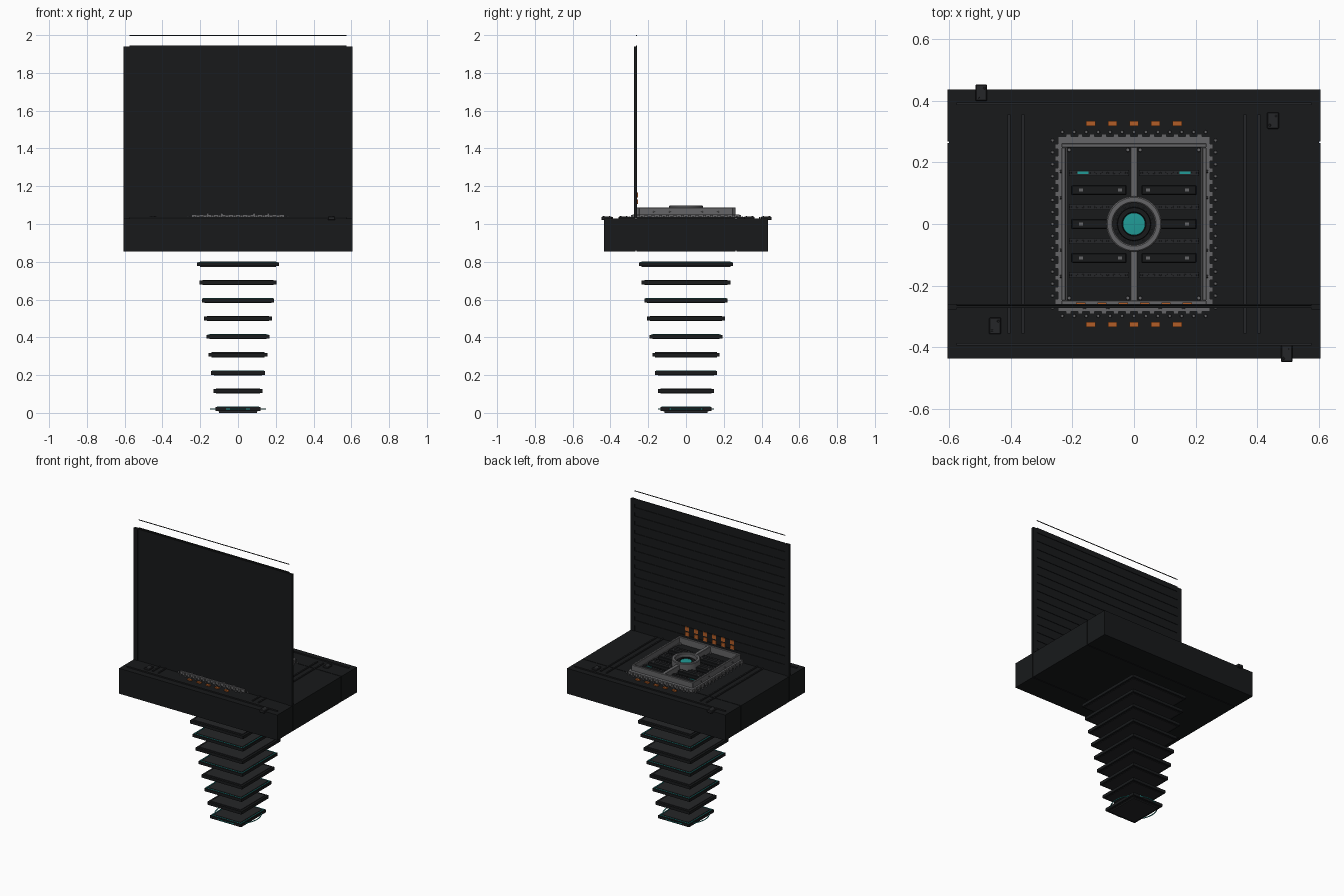
import bpy, bmesh, math
from mathutils import Matrix

if "Cube" in bpy.data.objects:
    bpy.data.objects.remove(bpy.data.objects["Cube"])


def material(name, rgb):
    m = bpy.data.materials.new(name)
    m.diffuse_color = (*rgb, 1)
    m.use_nodes = True
    m.node_tree.nodes["Principled BSDF"].inputs["Base Color"].default_value = m.diffuse_color
    return m


BLACK = material("black", (0.009, 0.010, 0.011))
DARK = material("dark", (0.018, 0.019, 0.021))
GREY = material("grey", (0.13, 0.13, 0.135))
TEAL = material("teal", (0.015, 0.33, 0.31))
ORANGE = material("orange", (0.45, 0.11, 0.02))


def finish(name, bm, mat):
    mesh = bpy.data.meshes.new(name)
    bm.to_mesh(mesh)
    bm.free()
    ob = bpy.data.objects.new(name, mesh)
    bpy.context.collection.objects.link(ob)
    mesh.materials.append(mat)
    return ob


def boxes(name, items, mat, bevel=0):
    """One object from boxes given as (x0, x1, y0, y1, z0, z1)."""
    bm = bmesh.new()
    for x0, x1, y0, y1, z0, z1 in items:
        m = Matrix.Translation(((x0 + x1) / 2, (y0 + y1) / 2, (z0 + z1) / 2))
        m @= Matrix.Diagonal((x1 - x0, y1 - y0, z1 - z0, 1))
        bmesh.ops.create_cube(bm, size=1, matrix=m)
    ob = finish(name, bm, mat)
    if bevel:
        mod = ob.modifiers.new("bevel", "BEVEL")
        mod.width, mod.segments = bevel, 1
    return ob


def around(x, y, z, w, d, h):
    """Box centred on x, y and standing on z."""
    return (x - w / 2, x + w / 2, y - d / 2, y + d / 2, z, z + h)


def frame(hx, hy, t, z0, z1):
    """Four bars forming a rectangular frame."""
    return [(-hx, hx, hy - t, hy, z0, z1), (-hx, hx, -hy, t - hy, z0, z1),
            (-hx, t - hx, t - hy, hy - t, z0, z1), (hx - t, hx, t - hy, hy - t, z0, z1)]


def lathe(name, profile, mat, n=48):
    """Closed (r, z) profile spun about z; r = 0 points may end the profile."""
    bm = bmesh.new()
    vs = [bm.verts.new((r, 0, z)) for r, z in profile]
    edges = [bm.edges.new((vs[i - 1], vs[i])) for i in range(len(vs))]
    bmesh.ops.spin(bm, geom=vs + edges, cent=(0, 0, 0), axis=(0, 0, 1),
                   angle=2 * math.pi, steps=n)
    bmesh.ops.remove_doubles(bm, verts=bm.verts, dist=1e-5)
    bmesh.ops.recalc_face_normals(bm, faces=bm.faces)
    ob = finish(name, bm, mat)
    bpy.context.view_layer.objects.active = ob
    ob.select_set(True)
    bpy.ops.object.shade_smooth_by_angle(angle=math.radians(35))
    ob.select_set(False)
    return ob


def studs(name, points, r, h, mat, rot=None):
    bm = bmesh.new()
    for p in points:
        m = Matrix.Translation(p) @ (rot or Matrix.Identity(4))
        bmesh.ops.create_cone(bm, cap_ends=True, segments=10, radius1=r, radius2=r * 0.8,
                              depth=h, matrix=m)
    return finish(name, bm, mat)


S = (-1, 1)
TOP = 1.03

# Main deck: three blocks with seams over an inset core
boxes("deck_blocks", [(-0.605, 0.605, -0.435, -0.267, 0.855, TOP),
                      (-0.605, 0.605, -0.263, 0.263, 0.855, TOP),
                      (-0.605, 0.605, 0.267, 0.435, 0.855, TOP)], BLACK)
boxes("deck_core", [(-0.6, 0.6, -0.43, 0.43, 0.86, TOP - 0.004)], BLACK)

# Deck rails and corner latches
boxes("deck_rails", [around(s * x, 0, TOP, 0.009, 0.71, 0.007) for s in S for x in (0.36, 0.405)]
      + [around(0, s * 0.39, TOP, 1.15, 0.008, 0.007) for s in S], DARK)
latches = [(-0.495, 0.425), (0.45, 0.335), (-0.45, -0.33), (0.495, -0.42)]
boxes("deck_latches", [around(x, y, TOP - 0.01, 0.038, 0.054, 0.02) for x, y in latches], DARK, 0.003)
studs("latch_screws", [(x + s * 0.01, y + s * 0.015, TOP + 0.011) for x, y in latches for s in S],
      0.004, 0.004, DARK)
boxes("deck_signal_blocks", [around(0.07 * i, s * 0.325, TOP, 0.03, 0.016, 0.008)
                             for i in range(-2, 3) for s in S], ORANGE)

# Upright panel with side posts and horizontal ribs on its back
boxes("upright_panel", [(-0.58, 0.58, -0.272, -0.263, TOP, 1.938)], BLACK)
boxes("panel_posts", [around(s * 0.59, -0.268, TOP, 0.03, 0.017, 0.91) for s in S], BLACK)
boxes("panel_ribs", [around(0, -0.262, 1.07 + 0.06 * i, 1.15, 0.006, 0.035) for i in range(15)],
      BLACK)
boxes("panel_signal_blocks", [around(0.069 * (i - 2.5), -0.258, z, 0.03, 0.006, 0.026)
                              for i in range(6) for z in (1.105, 1.14)], ORANGE)
studs("panel_screws", [(s * x, -0.273, 1.052) for s in S for x in (0.085, 0.16)], 0.006, 0.006,
      GREY, Matrix.Rotation(math.pi / 2, 4, "X"))
boxes("top_rod", [around(0, -0.262, 1.996, 1.15, 0.004, 0.004)], BLACK)

# Raised central hatch: flange, wall frame and centre bars
boxes("hatch_flange", frame(0.247, 0.283, 0.03, TOP, 1.05), GREY)
boxes("hatch_frame", frame(0.235, 0.262, 0.014, TOP, 1.088), GREY, 0.002)
boxes("hatch_centre_bars", [around(0, s * 0.168, TOP, 0.024, 0.17, 0.055) for s in S], GREY, 0.002)
boxes("hatch_floor", [(-0.23, 0.23, -0.255, 0.255, TOP, 1.042)], BLACK)
pitch = 0.0387
boxes("hatch_clips", [around(s * 0.25, pitch * (i + 0.5), TOP, 0.012, 0.016, 0.018)
                      for s in S for i in range(-7, 7)]
      + [around(pitch * (i + 0.5), s * 0.286, TOP, 0.016, 0.012, 0.018)
         for s in S for i in range(-6, 6)], GREY)
studs("hatch_screws", [(s * 0.264, pitch * i, TOP + 0.004) for s in S for i in range(-7, 8)]
      + [(pitch * i, s * 0.298, TOP + 0.004) for s in S for i in range(-6, 7)], 0.006, 0.01, GREY)
studs("hatch_corner_screws", [(s * x, t * 0.24, 1.045) for s in S for t in S for x in (0.02, 0.21)],
      0.007, 0.012, GREY)
studs("hatch_wall_screws", [(s * 0.237, 0.085 * i, 1.065) for s in S for i in (-2, -1, 1, 2)],
      0.005, 0.006, GREY, Matrix.Rotation(math.pi / 2, 4, "Y"))

# Modules inside the hatch
rows = (-0.165, -0.055, 0.055, 0.165)
boxes("vent_strips", [around(s * 0.113, y, 1.04, 0.195, 0.02, 0.015) for s in S for y in rows], DARK)
studs("vent_strip_studs", [(s * (0.025 + 0.02 * i), y, 1.056) for s in S for y in rows
                           for i in range(10)], 0.004, 0.004, DARK)
boxes("module_bars", [around(s * 0.113, y, 1.04, 0.178, 0.033, 0.024) for s in S
                      for y in (-0.11, 0, 0.11)], BLACK, 0.003)
boxes("module_pads", [around(s * x, y, 1.062, 0.013, 0.011, 0.005) for s in S
                      for x in (0.045, 0.172) for y in (-0.11, 0, 0.11) if y or x > 0.1], GREY)
boxes("module_lights", [around(s * 0.165, 0.166, 1.055, 0.036, 0.007, 0.004) for s in S], TEAL)

# Central ring and glowing core
lathe("core_ring", [(0.068, TOP), (0.09, TOP), (0.09, 1.094), (0.086, 1.098), (0.072, 1.098),
                    (0.068, 1.094)], GREY)
lathe("core_well", [(0, 1.04), (0.069, 1.04), (0.069, 1.068), (0, 1.068)], BLACK)
lathe("core_collar", [(0.037, 1.066), (0.055, 1.066), (0.053, 1.08), (0.039, 1.08)], BLACK)
lathe("core_lens", [(0, 1.06), (0.037, 1.06), (0.036, 1.076), (0, 1.079)], TEAL)
studs("core_ring_pins", [(0.06 * math.cos(a), 0.06 * math.sin(a), 1.07)
                         for a in [i * math.pi / 12 for i in range(24)]], 0.002, 0.006, GREY)

# Tapering stack of floating plates below the deck
plates, caps, lights = [], [], []
for i in range(9):
    hx, hy, z = 0.118 + 0.0123 * i, 0.135 + 0.0143 * i, 0.010 + 0.0958 * i
    plates.append((-hx, hx, -hy, hy, z, z + 0.02))
    caps.append((-hx + 0.015, hx - 0.015, -hy + 0.015, hy - 0.015, z - 0.003, z + 0.024))
    if i % 2 == 0:
        lights += frame(hx - 0.006, hy - 0.006, 0.004, z + 0.019, z + 0.023)
boxes("stack_plates", plates, BLACK)
boxes("stack_caps", caps, DARK)
boxes("stack_edge_lights", lights, TEAL)
boxes("bottom_foot", [(-0.1, 0.1, -0.115, 0.115, 0, 0.012)], DARK)
lathe("bottom_light_ring", [(0.144, 0.019), (0.149, 0.019), (0.149, 0.023), (0.144, 0.023)], TEAL)
